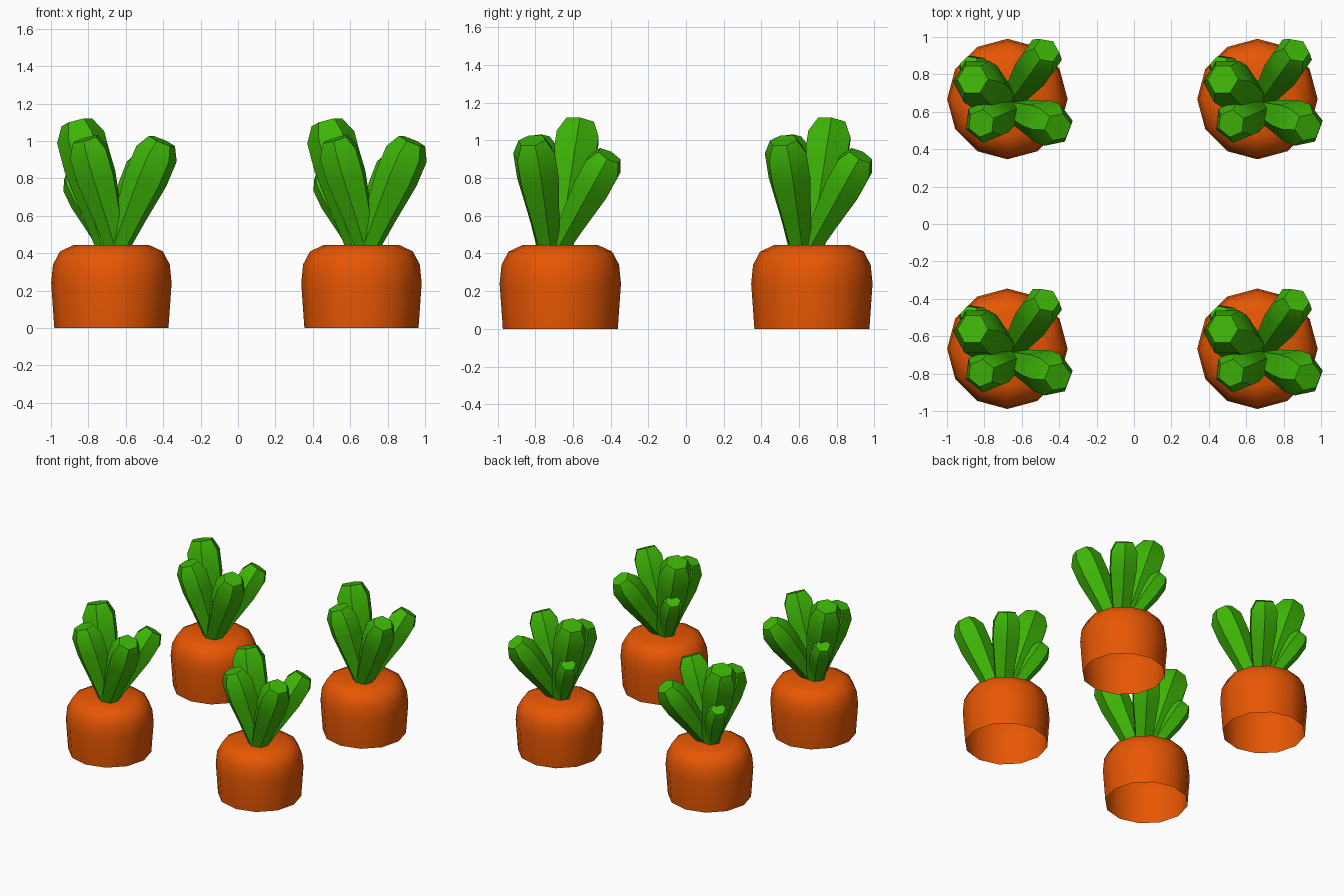
import bpy, bmesh, math
from mathutils import Vector

if "Cube" in bpy.data.objects:
    bpy.data.objects.remove(bpy.data.objects["Cube"])


def material(name, rgb):
    m = bpy.data.materials.new(name)
    m.diffuse_color = (*rgb, 1)
    m.use_nodes = True
    m.node_tree.nodes["Principled BSDF"].inputs["Base Color"].default_value = m.diffuse_color
    return m


ORANGE = material("carrot orange", (0.82, 0.097, 0.001))
GREEN = material("leaf green", (0.047, 0.46, 0.002))


def skin(bm, rings, cap_end=True):
    """Join rings of points into a tube."""
    vs = [[bm.verts.new(p) for p in r] for r in rings]
    n = len(vs[0])
    for a, b in zip(vs, vs[1:]):
        for i in range(n):
            j = (i + 1) % n
            bm.faces.new((a[i], a[j], b[j], b[i]))
    if cap_end:
        bm.faces.new(vs[-1])


def finish(bm, name, mat, angle):
    bmesh.ops.recalc_face_normals(bm, faces=bm.faces)
    for f in bm.faces:
        f.smooth = True
    for e in bm.edges:
        if len(e.link_faces) == 2 and e.calc_face_angle(0) > math.radians(angle):
            e.smooth = False
    me = bpy.data.meshes.new(name)
    bm.to_mesh(me)
    bm.free()
    me.materials.append(mat)
    return me


# Carrot root: 12-sided lathe, open underneath
bm = bmesh.new()
profile = [(0.305, 0), (0.322, 0.24), (0.312, 0.34), (0.275, 0.41), (0.20, 0.445)]
skin(bm, [[(r * math.cos(i * math.pi / 6), r * math.sin(i * math.pi / 6), z)
           for i in range(12)] for r, z in profile])
root_mesh = finish(bm, "carrot_root", ORANGE, 50)

# Leaves: base, tip, widest radius, ring rotation in degrees
LEAVES = [
    ((-0.01, 0.00, 0.43), (-0.185, 0.105, 1.10), 0.130, 0),    # tall back left
    ((0.03, -0.06, 0.43), (-0.140, -0.130, 1.01), 0.115, 30),  # front left
    ((0.03, -0.06, 0.43), (0.270, -0.150, 1.00), 0.118, 0),    # front right
    ((0.02, -0.01, 0.43), (0.210, 0.260, 0.92), 0.110, 30),    # back right
    ((-0.02, 0.00, 0.43), (-0.205, 0.180, 0.82), 0.085, 0),    # short back left
]
STATIONS = [(0, 0.55), (0.3, 0.74), (0.65, 1.0), (0.88, 1.0), (1.0, 0.65)]

bm = bmesh.new()
for base, tip, radius, turn in LEAVES:
    base, tip = Vector(base), Vector(tip)
    axis = (tip - base).normalized()
    u = Vector((axis.x, axis.y, 0)).normalized().cross(axis).normalized()
    v = axis.cross(u)
    rings = []
    for t, s in STATIONS:
        c = base.lerp(tip, t)
        rings.append([c + (u * math.cos(a) + v * math.sin(a)) * radius * s
                      for a in (math.radians(turn + 60 * i) for i in range(6))])
    skin(bm, rings)
leaf_mesh = finish(bm, "carrot_leaves", GREEN, 35)

# Four carrots in a square
for x in (-0.677, 0.66):
    for y in (-0.667, 0.668):
        side = ("left" if x < 0 else "right") + ("_front" if y < 0 else "_back")
        for part, mesh in (("root", root_mesh), ("leaves", leaf_mesh)):
            ob = bpy.data.objects.new(f"carrot_{part}_{side}", mesh)
            ob.location = (x, y, 0)
            bpy.context.collection.objects.link(ob)
